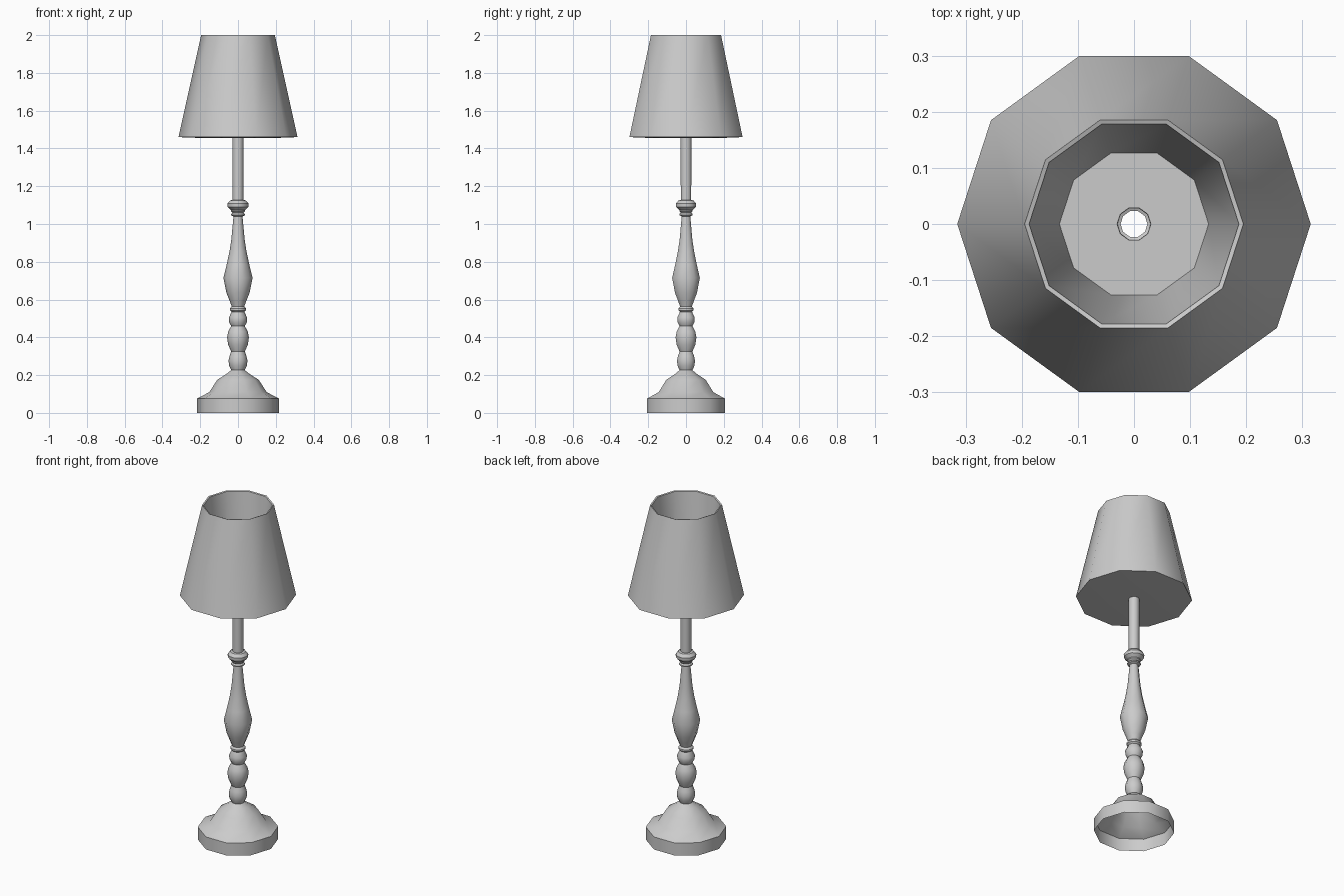
import bpy
import math

cube = bpy.data.objects.get("Cube")
if cube:
    bpy.data.objects.remove(cube, do_unlink=True)

SIDES = 10

grey = bpy.data.materials.new("plain_grey")
grey.use_nodes = True
colour = (0.6, 0.6, 0.6, 1.0)
grey.diffuse_color = colour
grey.node_tree.nodes["Principled BSDF"].inputs["Base Color"].default_value = colour


def lathe(name, profile):
    """Spin (radius, height) points around z into an open ten-sided shell."""
    verts, faces = [], []
    for radius, z in profile:
        for i in range(SIDES):
            a = math.tau * i / SIDES
            verts.append((radius * math.cos(a), radius * math.sin(a), z))
    for ring in range(len(profile) - 1):
        low, high = ring * SIDES, (ring + 1) * SIDES
        for i in range(SIDES):
            j = (i + 1) % SIDES
            faces.append((low + i, low + j, high + j, high + i))
    mesh = bpy.data.meshes.new(name)
    mesh.from_pydata(verts, [], faces)
    mesh.materials.append(grey)
    obj = bpy.data.objects.new(name, mesh)
    bpy.context.collection.objects.link(obj)
    bpy.ops.object.select_all(action="DESELECT")
    obj.select_set(True)
    bpy.context.view_layer.objects.active = obj
    bpy.ops.object.shade_smooth_by_angle(angle=math.radians(38))
    return obj


# Hollow foot with a straight rim and a stepped dome
lathe("base", [(0.218, 0), (0.218, 0.075), (0.152, 0.11), (0.11, 0.175),
               (0.06, 0.207), (0.036, 0.226)])

# Three stacked beads and a thin collar
lathe("beads", [(0.036, 0.226), (0.047, 0.25), (0.05, 0.277), (0.045, 0.3),
                (0.036, 0.325), (0.052, 0.36), (0.058, 0.4), (0.052, 0.43),
                (0.036, 0.46), (0.047, 0.48), (0.048, 0.505), (0.034, 0.535),
                (0.042, 0.543), (0.042, 0.553), (0.033, 0.563)])

# Vase-shaped middle of the stem
lathe("vase", [(0.033, 0.563), (0.045, 0.595), (0.061, 0.635), (0.077, 0.715),
               (0.06, 0.785), (0.045, 0.855), (0.035, 0.92), (0.024, 1.04)])

# Rings under the pole
lathe("rings", [(0.024, 1.04), (0.037, 1.046), (0.037, 1.053), (0.029, 1.06),
                (0.037, 1.068), (0.037, 1.074), (0.055, 1.09), (0.056, 1.108),
                (0.042, 1.125), (0.029, 1.127)])

# Hollow pole
lathe("pole", [(0.029, 1.127), (0.03, 1.465)])

# Shade with a closed underside and a narrowing inner well
lathe("shade", [(0.03, 1.455), (0.185, 1.455), (0.315, 1.46), (0.195, 2.0),
                (0.187, 1.997), (0.133, 1.465), (0.03, 1.465)])
